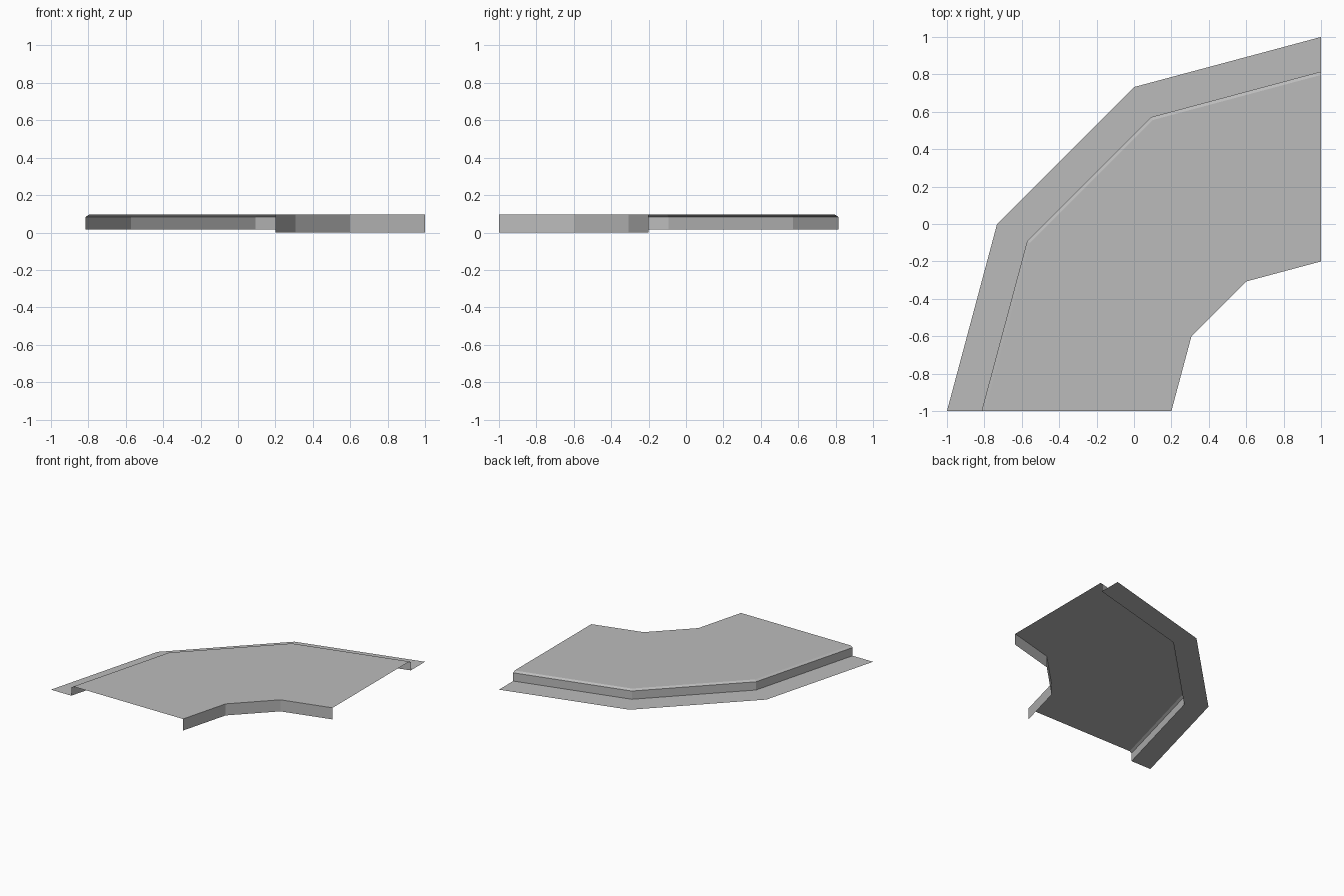
import bpy
import bmesh
from math import cos, sin, radians

cube = bpy.data.objects.get("Cube")
if cube:
    bpy.data.objects.remove(cube, do_unlink=True)

# One flat concrete grey
concrete = bpy.data.materials.new("concrete_grey")
concrete.use_nodes = True
grey = (0.5, 0.5, 0.5, 1)
concrete.diffuse_color = grey
concrete.node_tree.nodes["Principled BSDF"].inputs["Base Color"].default_value = grey

CENTRE = (1, -1)
ANGLES = [radians(a) for a in (90, 120, 150, 180)]


def sweep(name, profile):
    """Sweep an open (radius, height) profile around the corner in three straight runs."""
    bm = bmesh.new()
    rings = [[bm.verts.new((CENTRE[0] + r * cos(a), CENTRE[1] + r * sin(a), z))
              for r, z in profile] for a in ANGLES]
    for ring, following in zip(rings, rings[1:]):
        for i in range(len(profile) - 1):
            bm.faces.new((ring[i], following[i], following[i + 1], ring[i + 1]))
    mesh = bpy.data.meshes.new(name)
    bm.to_mesh(mesh)
    bm.free()
    mesh.materials.append(concrete)
    obj = bpy.data.objects.new(name, mesh)
    bpy.context.collection.objects.link(obj)


# Profiles run from the inside of the bend outwards, so faces point up and out
TOP, GUTTER, KERB = 0.095, 0.015, 1.815
sweep("inner_wall", [(0.8, TOP), (0.8, 0)][::-1])
sweep("pavement_slab", [(0.8, TOP), (1.797, TOP)])
sweep("kerb", [(1.797, TOP), (KERB, 0.083), (KERB, GUTTER)])
sweep("gutter_strip", [(KERB, GUTTER), (2, GUTTER)])

# Turn every face to its visible side
for obj in bpy.context.collection.objects:
    if obj.type == "MESH" and obj.data.materials.get("concrete_grey"):
        bm = bmesh.new()
        bm.from_mesh(obj.data)
        bm.normal_update()
        for face in bm.faces:
            mid = face.calc_center_median()
            outward = face.normal.x * (mid.x - CENTRE[0]) + face.normal.y * (mid.y - CENTRE[1])
            if obj.name.startswith("inner_wall"):
                outward = -outward
            if face.normal.z + outward < 0:
                face.normal_flip()
        bm.to_mesh(obj.data)
        bm.free()
